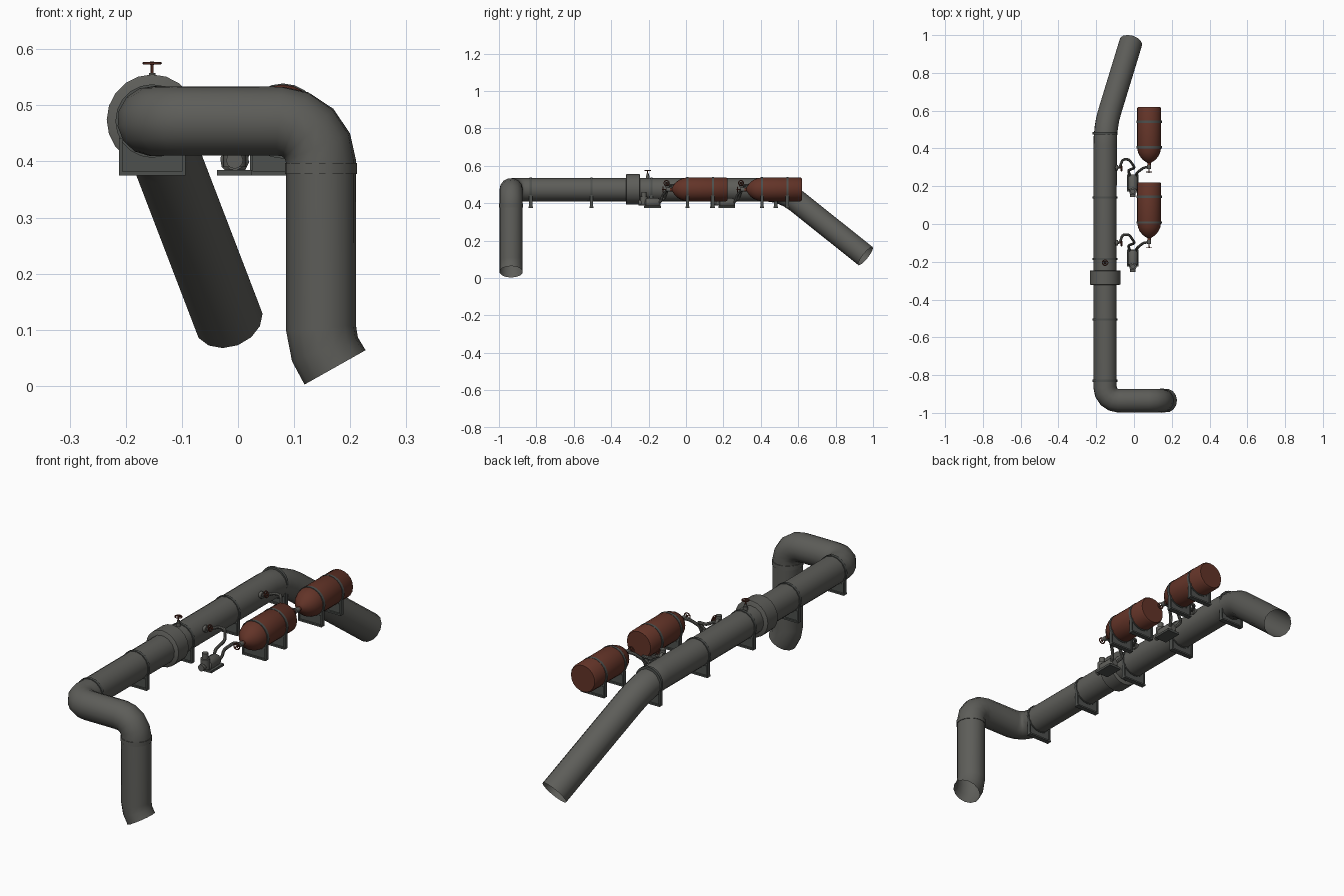
import bpy, bmesh, math
from mathutils import Vector as V

if "Cube" in bpy.data.objects:
    bpy.data.objects.remove(bpy.data.objects["Cube"])


def material(name, rgb):
    m = bpy.data.materials.new(name)
    m.diffuse_color = (*rgb, 1)
    m.use_nodes = True
    m.node_tree.nodes["Principled BSDF"].inputs["Base Color"].default_value = m.diffuse_color
    return m


GREY = material("pipe_grey", (0.11, 0.11, 0.10))
DARK = material("bracket_grey", (0.075, 0.08, 0.075))
RUST = material("rust_red", (0.125, 0.034, 0.021))
AX, CZ, R = -0.153, 0.472, 0.0625      # main pipe axis and radius
TX = 0.08                               # tank axis


def finish(bm, name, mat):
    bmesh.ops.recalc_face_normals(bm, faces=bm.faces)
    me = bpy.data.meshes.new(name)
    bm.to_mesh(me)
    bm.free()
    ob = bpy.data.objects.new(name, me)
    bpy.context.collection.objects.link(ob)
    me.materials.append(mat)
    bpy.context.view_layer.objects.active = ob
    ob.select_set(True)
    bpy.ops.object.shade_smooth_by_angle(angle=math.radians(40))
    ob.select_set(False)
    return ob


def sweep(name, pts, radii, n, mat, caps=True):
    """Tube through points, one radius per point, with carried frames."""
    pts = [V(p) for p in pts]
    bm = bmesh.new()
    rings, u, t = [], None, None
    for i, p in enumerate(pts):
        a = (p - pts[i - 1]) if i else V()
        b = (pts[i + 1] - p) if i < len(pts) - 1 else V()
        s = a.normalized() + b.normalized()
        t = s.normalized() if s.length > 1e-6 else t
        if u is None:
            u = t.orthogonal().normalized()
        u = (u - t * u.dot(t)).normalized()
        w = t.cross(u)
        r = radii[i] if isinstance(radii, (list, tuple)) else radii
        rings.append([bm.verts.new(p + (u * math.cos(k) + w * math.sin(k)) * r)
                      for k in [2 * math.pi * (j + 0.5) / n for j in range(n)]])
    for r0, r1 in zip(rings, rings[1:]):
        for j in range(n):
            bm.faces.new((r0[j], r0[(j + 1) % n], r1[(j + 1) % n], r1[j]))
    if caps:
        bm.faces.new(rings[0])
        bm.faces.new(rings[-1])
    return finish(bm, name, mat)


def rounded(pts, cuts, seg=4):
    """Polyline with corners replaced by arcs; cut = tangent length."""
    pts = [V(p) for p in pts]
    out = [pts[0]]
    for i in range(1, len(pts) - 1):
        c = cuts[i - 1] if isinstance(cuts, list) else cuts
        if not c:
            out.append(pts[i])
            continue
        d1, d2 = (pts[i] - pts[i - 1]).normalized(), (pts[i + 1] - pts[i]).normalized()
        th = d1.angle(d2)
        rad, n = c / math.tan(th / 2), (d2 - d1 * math.cos(th)) / math.sin(th)
        for k in range(seg + 1):
            f = th * k / seg
            out.append(pts[i] - d1 * c + d1 * rad * math.sin(f) + n * rad * (1 - math.cos(f)))
    return out + [pts[-1]]


def rod(name, a, b, r, mat, n=12):
    return sweep(name, [a, b], r, n, mat)


def box(name, lo, hi, mat):
    bm = bmesh.new()
    bmesh.ops.create_cube(bm, size=1)
    for v in bm.verts:
        v.co = V([lo[i] + (v.co[i] + 0.5) * (hi[i] - lo[i]) for i in range(3)])
    return finish(bm, name, mat)


def bracket(name, x, y, r):
    """Clamp ring, saddle web, side flanges and foot."""
    rod(name + "_ring", (x, y - 0.006, CZ), (x, y + 0.006, CZ), r + 0.003, DARK, 20)
    w = 0.058
    a0 = math.acos(w / r)
    prof = [(-w, 0.38), (w, 0.38)]
    for k in range(9):
        a = -a0 - (math.pi - 2 * a0) * k / 8
        prof.append((r * math.cos(a), CZ + r * math.sin(a)))
    bm = bmesh.new()
    f = bm.faces.new([bm.verts.new((x + px, y - 0.003, pz)) for px, pz in prof])
    ext = bmesh.ops.extrude_face_region(bm, geom=[f])
    bmesh.ops.translate(bm, vec=(0, 0.006, 0),
                        verts=[g for g in ext["geom"] if isinstance(g, bmesh.types.BMVert)])
    finish(bm, name + "_web", DARK)
    box(name + "_foot", (x - w - 0.001, y - 0.011, 0.375), (x + w + 0.001, y + 0.011, 0.382), DARK)
    for s in (-1, 1):
        xs = x + s * (w - 0.002)
        box(name + "_side", (xs - 0.003, y - 0.009, 0.38), (xs + 0.003, y + 0.009, CZ - 0.03), DARK)


def handwheel(name, c, axis, r=0.015):
    """Wheel rim with two spokes and a hub."""
    c, axis = V(c), V(axis).normalized()
    u = axis.orthogonal().normalized()
    w = axis.cross(u)
    ring = [c + (u * math.cos(a) + w * math.sin(a)) * r
            for a in [2 * math.pi * k / 14 for k in range(15)]]
    sweep(name + "_rim", ring, 0.0025, 6, RUST)
    for d in (u, w):
        rod(name + "_spoke", c - d * r, c + d * r, 0.0018, RUST, 6)
    rod(name + "_hub", c - axis * 0.003, c + axis * 0.003, 0.004, RUST, 8)


# main pipe with its bends, open at both ends
path = rounded([(0.173, -0.935, 0.033), (0.155, -0.935, 0.065), (0.148, -0.935, 0.103),
                (0.148, -0.935, CZ), (AX, -0.935, CZ), (AX, 0.515, CZ), (-0.017, 0.96, 0.117)],
               [0, 0, 0.075, 0.07, 0.1])
sweep("main_pipe", path, R, 14, GREY, caps=False)
rod("down_pipe_band", (0.148, -0.935, 0.378), (0.148, -0.935, 0.397), R + 0.002, GREY, 20)

# collar and top valve
sweep("pipe_collar", [(AX, y, CZ + 0.002) for y in (-0.322, -0.319, -0.248, -0.245)],
      [0.077, 0.081, 0.081, 0.077], 20, GREY)
rod("top_valve_base", (AX, -0.205, 0.525), (AX, -0.205, 0.548), 0.01, GREY)
rod("top_valve_bonnet", (AX, -0.205, 0.548), (AX, -0.205, 0.558), 0.006, GREY)
rod("top_valve_stem", (AX, -0.205, 0.558), (AX, -0.205, 0.577), 0.003, RUST, 8)
handwheel("top_wheel", (AX, -0.205, 0.575), (0, 0, 1))

# pipe brackets
for y in (-0.83, -0.505, -0.185, 0.14, 0.48):
    bracket("pipe_bracket", AX, y, R)

for oy in (0.0, 0.398):
    # tank with domed front and recessed rear
    prof = [(-0.075, 0.008), (-0.068, 0.02), (-0.056, 0.036), (-0.038, 0.05), (-0.018, 0.059),
            (0.01, 0.064), (0.214, 0.064), (0.221, 0.059), (0.221, 0.05), (0.212, 0.04)]
    sweep("tank", [(TX, y + oy, CZ + 0.002) for y, r in prof[:8]],
          [r for y, r in prof[:8]], 20, RUST)
    for y in (0.008, 0.144):
        bracket("tank_bracket", TX, y + oy, 0.064)
    # tank valve
    rod("tank_nozzle", (TX, oy - 0.066, CZ), (TX, oy - 0.092, CZ), 0.009, RUST)
    rod("tank_valve_body", (TX, oy - 0.086, CZ), (TX, oy - 0.106, CZ), 0.011, GREY)
    rod("tank_valve_stem", (TX, oy - 0.1, CZ), (TX, oy - 0.127, CZ), 0.003, RUST, 8)
    handwheel("tank_wheel", (TX, oy - 0.123, CZ), (0, 1, 0), 0.014)
    # feed line: tank valve down to the pump
    sweep("tank_line", rounded([(TX, oy - 0.096, CZ), (0.05, oy - 0.1, CZ), (0.018, oy - 0.125, CZ - 0.03),
                                (0.012, oy - 0.135, 0.405), (-0.004, oy - 0.165, 0.4)], 0.011, 3),
          0.007, 8, GREY)
    # return line: pump up and over into the main pipe
    sweep("return_line", rounded([(AX + 0.04, oy - 0.1, 0.497), (-0.076, oy - 0.1, 0.497),
                                  (-0.06, oy - 0.056, 0.497), (-0.026, oy - 0.056, 0.497),
                                  (0.005, oy - 0.1, 0.47), (-0.032, oy - 0.115, 0.425),
                                  (-0.012, oy - 0.16, 0.4)], 0.012, 3), 0.007, 8, GREY)
    rod("return_flange", (-0.097, oy - 0.1, 0.497), (-0.084, oy - 0.1, 0.497), 0.015, GREY)
    rod("return_stem", (-0.076, oy - 0.1, 0.5), (-0.064, oy - 0.104, 0.51), 0.003, RUST, 8)
    handwheel("return_wheel", (-0.066, oy - 0.104, 0.508), (1, 0, 0.3), 0.014)
    # pump: base, horizontal body and upright motor
    box("pump_base", (-0.037, oy - 0.225, 0.375), (0.025, oy - 0.135, 0.385), DARK)
    sweep("pump_body", [(-0.006, oy + y, 0.402) for y in (-0.137, -0.15, -0.215, -0.222)],
          [0.016, 0.026, 0.026, 0.018], 10, GREY)
    rod("pump_head", (-0.006, oy - 0.225, 0.39), (-0.006, oy - 0.225, 0.435), 0.02, GREY)
    rod("pump_motor", (-0.006, oy - 0.225, 0.435), (-0.006, oy - 0.225, 0.46), 0.013, GREY)
    rod("pump_nose", (-0.006, oy - 0.22, 0.402), (-0.006, oy - 0.255, 0.402), 0.015, GREY)
